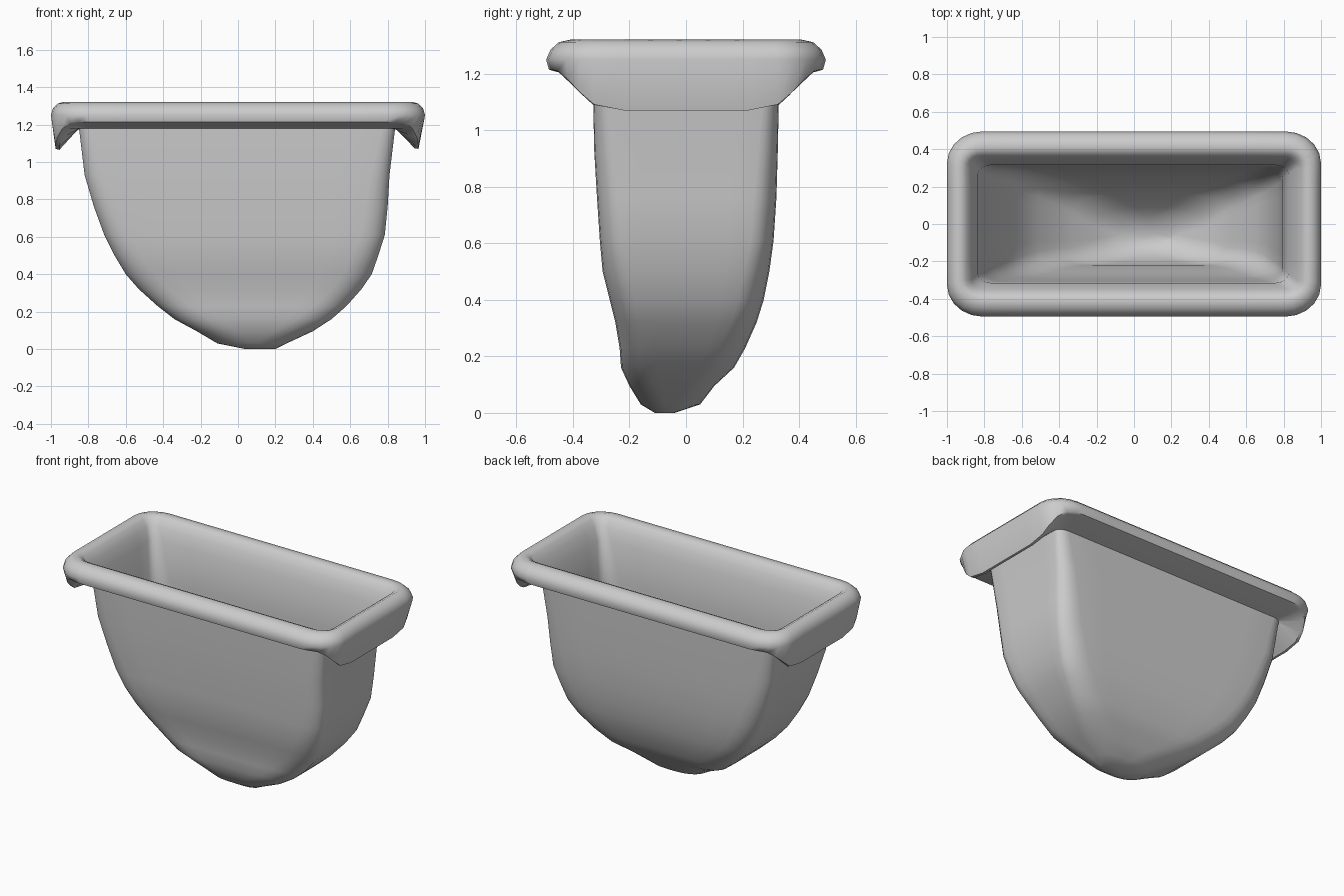
import bpy, bmesh, math

if "Cube" in bpy.data.objects:
    bpy.data.objects.remove(bpy.data.objects["Cube"])

CORNER, LONG, SHORT = 5, 8, 6   # segments per corner, long side, short side


def ring(x0, x1, y0, y1, rx, ry, z):
    """Rounded rectangle as a list of points; z is a number or a function of x, y."""
    rx, ry = min(rx, (x1 - x0) * .49), min(ry, (y1 - y0) * .49)
    corners = [(x1 - rx, y1 - ry, 0), (x0 + rx, y1 - ry, 90),
               (x0 + rx, y0 + ry, 180), (x1 - rx, y0 + ry, 270)]
    arcs = []
    for cx, cy, a in corners:
        arcs.append([(cx + rx * math.cos(math.radians(a + 90 * i / CORNER)),
                      cy + ry * math.sin(math.radians(a + 90 * i / CORNER)))
                     for i in range(CORNER + 1)])
    pts = []
    for k, arc in enumerate(arcs):
        pts += arc
        p, q = arc[-1], arcs[(k + 1) % 4][0]
        n = LONG if k % 2 == 0 else SHORT
        pts += [(p[0] + (q[0] - p[0]) * i / n, p[1] + (q[1] - p[1]) * i / n) for i in range(1, n)]
    return [(x, y, z(x, y) if callable(z) else z) for x, y in pts]


def lip_z(low_side, low_end):
    """Lip height: hangs lower along the two short ends."""
    def f(x, y):
        t = max(0, min(1, (abs(x) - .86) / .09))
        t *= max(0, min(1, (.47 - abs(y)) / .17))
        return low_side + (low_end - low_side) * t
    return f


def loft(name, rings):
    bm = bmesh.new()
    rows = [[bm.verts.new(p) for p in r] for r in rings]
    n = len(rows[0])
    for a, b in zip(rows, rows[1:]):
        for i in range(n):
            bm.faces.new((a[i], a[(i + 1) % n], b[(i + 1) % n], b[i]))
    bm.faces.new(rows[0][::-1])
    bm.faces.new(rows[-1])
    bmesh.ops.recalc_face_normals(bm, faces=bm.faces[:])
    me = bpy.data.meshes.new(name)
    bm.to_mesh(me)
    bm.free()
    ob = bpy.data.objects.new(name, me)
    bpy.context.collection.objects.link(ob)
    bpy.context.view_layer.objects.active = ob
    ob.select_set(True)
    bpy.ops.object.shade_smooth_by_angle(angle=math.radians(50))
    return ob


# Bowl sections from the bottom up: x0, x1, y0, y1, corner rx, ry, z
bowl = [
    (.04, .20, -.11, -.04, .08, .04, 0),
    (-.11, .26, -.16, .05, .15, .08, .03),
    (-.22, .40, -.20, .10, .18, .09, .095),
    (-.34, .50, -.23, .17, .18, .09, .16),
    (-.43, .58, -.235, .21, .17, .09, .23),
    (-.53, .66, -.25, .25, .16, .09, .32),
    (-.60, .715, -.27, .275, .15, .09, .40),
    (-.66, .75, -.295, .295, .14, .09, .50),
    (-.715, .785, -.305, .31, .13, .08, .61),
    (-.77, .80, -.315, .32, .12, .08, .76),
    (-.82, .81, -.325, .325, .10, .07, .93),
    (-.85, .84, -.33, .33, .07, .05, 1.18),
]

# Rolled rim: underside, hanging lip, outer bulge, crown, inner edge
rim = [
    (-.955, .945, -.47, .47, .17, .15, lip_z(1.21, 1.065)),
    (-.975, .965, -.485, .485, .18, .16, lip_z(1.215, 1.07)),
    (-1, 1, -.495, .495, .19, .17, 1.25),
    (-.99, .99, -.48, .48, .18, .16, 1.285),
    (-.965, .965, -.45, .45, .16, .14, 1.312),
    (-.93, .93, -.405, .405, .12, .10, 1.322),
    (-.895, .895, -.37, .37, .08, .07, 1.305),
    (-.87, .87, -.35, .35, .06, .05, 1.26),
]

# Thin inner wall follows the bowl
T = .015
inner = [(a + T, b - T, c + T, d - T, rx, ry, z + T)
         for a, b, c, d, rx, ry, z in reversed(bowl)]

loft("basin", [ring(*s) for s in bowl + rim + inner])
